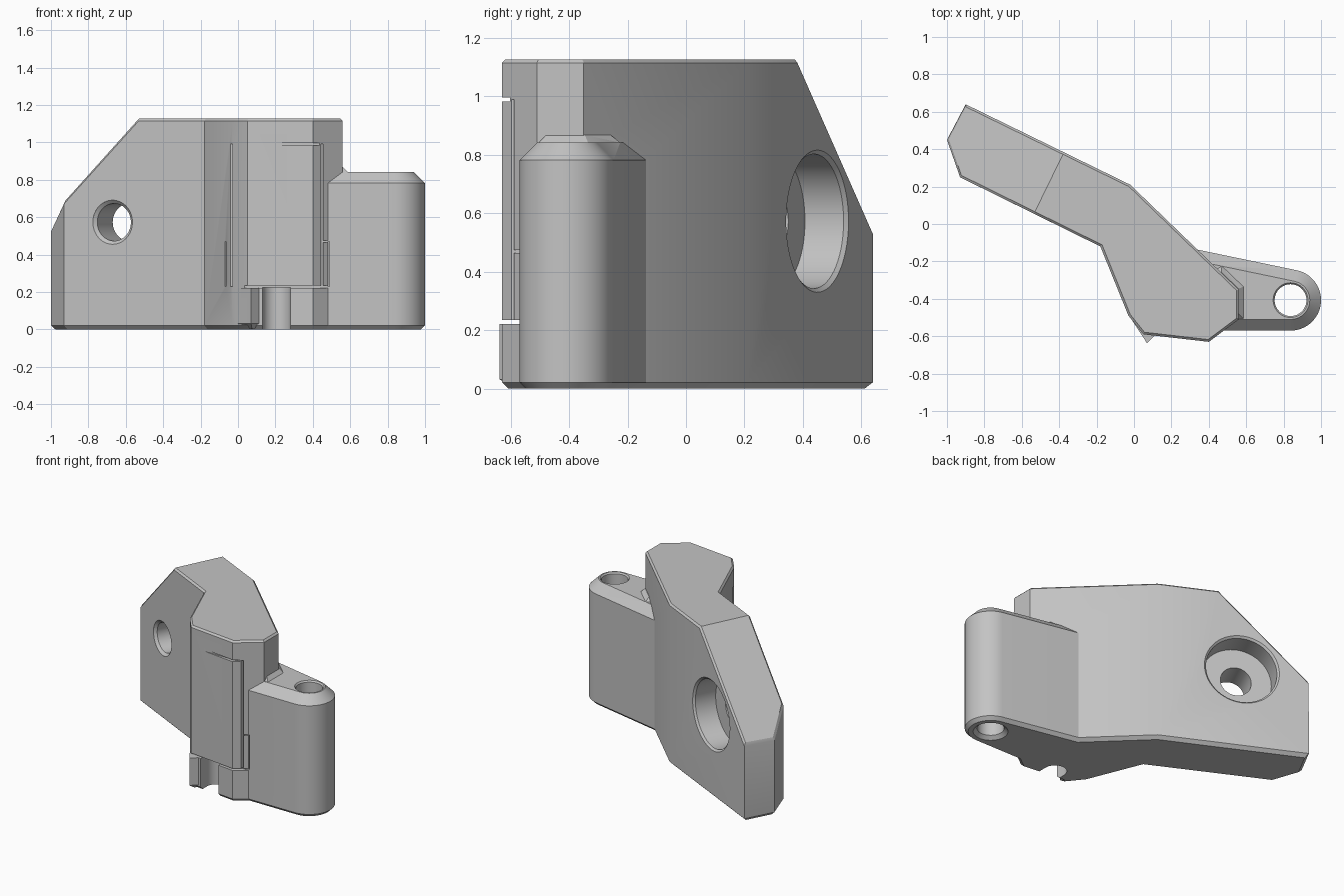
import bpy, bmesh, math
from mathutils import Vector, Matrix

if "Cube" in bpy.data.objects:
    bpy.data.objects.remove(bpy.data.objects["Cube"])

grey = bpy.data.materials.new("light_grey")
grey.diffuse_color = (0.55, 0.55, 0.55, 1)
grey.use_nodes = True
grey.node_tree.nodes["Principled BSDF"].inputs["Base Color"].default_value = grey.diffuse_color


def finish(bm, name):
    bmesh.ops.recalc_face_normals(bm, faces=bm.faces)
    me = bpy.data.meshes.new(name)
    bm.to_mesh(me)
    bm.free()
    me.materials.append(grey)
    ob = bpy.data.objects.new(name, me)
    bpy.context.collection.objects.link(ob)
    return ob


def chamfer_rim(bm, size, top):
    """Chamfer the rim where upward (or downward) faces meet the walls."""
    sign = 1 if top else -1
    bm.normal_update()
    caps = {f for f in bm.faces if f.normal.z * sign > 0.5}
    rim = [e for e in bm.edges if sum(f in caps for f in e.link_faces) == 1]
    bmesh.ops.bevel(bm, geom=rim, offset=size, segments=1, affect='EDGES', clamp_overlap=False)


def prism(name, pts, z0, z1, top=0, bottom=0, slope=None):
    bm = bmesh.new()
    face = bm.faces.new([bm.verts.new((x, y, z0)) for x, y in pts])
    ext = bmesh.ops.extrude_face_region(bm, geom=[face])
    for v in ext['geom']:
        if isinstance(v, bmesh.types.BMVert):
            v.co.z = z1
    bmesh.ops.recalc_face_normals(bm, faces=bm.faces)
    if slope:
        co, no = slope
        bmesh.ops.bisect_plane(bm, geom=bm.verts[:] + bm.edges[:] + bm.faces[:],
                               plane_co=co, plane_no=no, clear_outer=True)
        bmesh.ops.holes_fill(bm, edges=[e for e in bm.edges if e.is_boundary])
        bmesh.ops.recalc_face_normals(bm, faces=bm.faces)
    if top:
        chamfer_rim(bm, top, True)
    if bottom:
        chamfer_rim(bm, bottom, False)
    return finish(bm, name)


def lathe(name, profile, origin, axis, n=64):
    """Closed solid of revolution from (distance along axis, radius) pairs."""
    bm = bmesh.new()
    rot = Vector((0, 0, 1)).rotation_difference(Vector(axis)).to_matrix().to_4x4()
    m = Matrix.Translation(origin) @ rot
    rings = [[bm.verts.new(m @ Vector((r * math.cos(a), r * math.sin(a), h)))
              for a in (2 * math.pi * i / n for i in range(n))] for h, r in profile]
    for a, b in zip(rings, rings[1:]):
        for i in range(n):
            j = (i + 1) % n
            bm.faces.new((a[i], a[j], b[j], b[i]))
    bm.faces.new(rings[0])
    bm.faces.new(rings[-1])
    return finish(bm, name)


def box(name, x0, x1, y0, y1, z0, z1):
    return prism(name, [(x0, y0), (x1, y0), (x1, y1), (x0, y1)], z0, z1)


def combine(ob, other, op):
    other.hide_render = True
    mod = ob.modifiers.new(op, 'BOOLEAN')
    mod.operation, mod.object, mod.solver = op, other, 'EXACT'
    bpy.context.view_layer.objects.active = ob
    bpy.ops.object.modifier_apply(modifier=mod.name)
    bpy.data.objects.remove(other)


# Bent main body, with the outer end of the arm sloping down at 45 degrees
arm = Vector((-0.898, 0.439, 0))
normal = Vector((0.439, 0.898, 0))
outline = [(-1, 0.45), (-0.93, 0.25), (-0.18, -0.12), (-0.03, -0.49), (0.05, -0.59),
           (0.40, -0.63), (0.56, -0.51), (0.56, -0.35), (-0.02, 0.21), (-0.9, 0.64)]
body = prism("bracket_body", outline, 0, 1.127, top=0.012, bottom=0.022,
             slope=(arm * 0.505 + Vector((0, 0, 1.127)), (arm + Vector((0, 0, 1))).normalized()))

# Side lug with rounded end and chamfered top
cx, cy, r = 0.837, -0.407, 0.163
arc = [(cx + r * math.cos(math.radians(a)), cy + r * math.sin(math.radians(a)))
       for a in (78 - 168 * i / 28 for i in range(29))]
lug = prism("lug", [(0.2, -0.108)] + arc + [(0.42, -0.57), (0.2, -0.4)],
            0, 0.842, top=0.06, bottom=0.022)
combine(body, lug, 'UNION')

# Small sloped fillet where the lug top meets the wall
fillet = prism("fillet", [(0.585, -0.505), (0.585, -0.335), (0.47, -0.225), (0.35, -0.3), (0.4, -0.505)],
               0.82, 0.868, top=0.026)
combine(body, fillet, 'UNION')

# Pointed prong under the front panel
prong = prism("prong", [(-0.02, -0.5), (0.07, -0.638), (0.115, -0.593), (0.12, -0.5), (0.05, -0.45)],
              0.002, 0.222, bottom=0.03)
combine(body, prong, 'UNION')

# Holes: lug pin hole, and the arm hole with a wide counterbore at the back
combine(body, lathe("pin_hole", [(-0.1, 0.11), (0, 0.11), (0.022, 0.085), (0.832, 0.085),
                                 (0.842, 0.093), (1, 0.093)], (cx, cy, 0), (0, 0, 1)), 'DIFFERENCE')
combine(body, lathe("bolt_hole", [(-0.1, 0.118), (0, 0.118), (0.017, 0.1), (0.205, 0.1), (0.205, 0.23),
                                  (0.352, 0.23), (0.367, 0.246), (0.6, 0.246)],
                    (-0.67, 0.122, 0.573), normal), 'DIFFERENCE')

# Round notch open to the front, below the panel
notch = [(0.28, -0.8)] + [(0.205 + 0.075 * math.cos(math.pi * i / 16), -0.53 + 0.075 * math.sin(math.pi * i / 16))
                          for i in range(17)] + [(0.13, -0.8)]
combine(body, prism("notch", notch, -0.1, 0.225), 'DIFFERENCE')

# Thin grooves that outline the front panel and its wider foot
grooves = [(-0.036, 0.455, -0.8, -0.603, 0.983, 0.996),
           (-0.08, 0.49, -0.8, -0.57, 0.222, 0.235),
           (0.443, 0.455, -0.8, -0.57, 0.23, 0.99),
           (0.48, 0.49, -0.8, -0.55, 0.23, 0.47),
           (0.45, 0.49, -0.8, -0.57, 0.464, 0.474),
           (-0.04, -0.03, -0.8, -0.46, 0.23, 0.99),
           (-0.072, -0.064, -0.8, -0.39, 0.23, 0.47)]
for g in grooves:
    combine(body, box("groove", *g), 'DIFFERENCE')

bpy.ops.object.select_all(action='DESELECT')
body.select_set(True)
bpy.context.view_layer.objects.active = body
bpy.ops.object.shade_smooth_by_angle(angle=math.radians(25))
